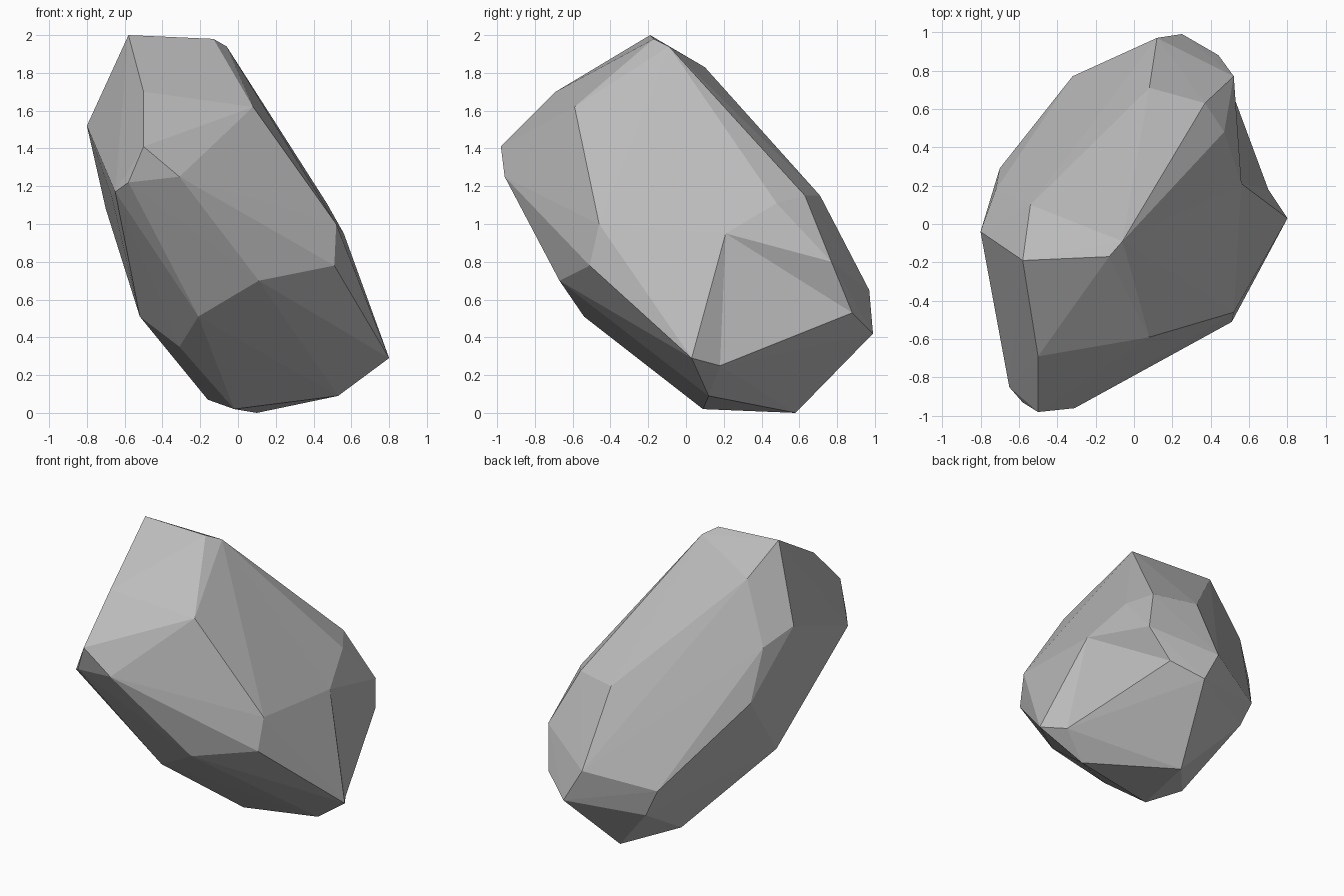
import bpy
import bmesh
from mathutils import Vector

# Remove the default object
default_cube = bpy.data.objects.get("Cube")
if default_cube:
    bpy.data.objects.remove(default_cube, do_unlink=True)

# Stone colour
stone = bpy.data.materials.new("stone_grey")
stone.use_nodes = True
grey = (0.5, 0.5, 0.5, 1)
stone.diffuse_color = grey
stone.node_tree.nodes["Principled BSDF"].inputs["Base Color"].default_value = grey

# Corners of the boulder, in hundredths of a unit
crown = [(-58, -19, 200), (-13, -17, 198), (-54, 10, 183), (-50, -69, 170)]
nose = [(-50, -98, 141), (-31, -96, 125), (-58, -93, 122), (-65, -85, 117)]
right_flank = [(-80, -4, 152), (-72, 18, 143), (-70, 29, 108), (-67, -57, 115)]
front_face = [(8, -59, 162), (51, -51, 78), (11, -67, 70), (-21, -54, 51)]
underside = [(-52, -25, 51), (-31, -28, 35), (-16, 28, 7), (-2, 9, 2), (53, 12, 9)]
back_face = [(37, 63, 115), (8, 71, 115), (12, 97, 65), (25, 99, 42),
             (-32, 77, 55), (-23, 77, 36)]
# Corners round the broken side, and the deepest corner of the break
break_rim = [(-6, -9, 194), (52, -46, 100), (71, -6, 77), (80, 3, 29),
             (70, 18, 25), (10, 58, 0), (44, 88, 53), (52, 77, 80), (47, 48, 111)]
break_floor = (56, 21, 95)


def add_corners(bm, corners):
    return [bm.verts.new(Vector(corner) / 100) for corner in corners]


# Faceted convex body
bm = bmesh.new()
for group in (crown, nose, right_flank, front_face, underside, back_face):
    add_corners(bm, group)
rim = set(add_corners(bm, break_rim))
bmesh.ops.convex_hull(bm, input=list(bm.verts), use_existing_faces=False)

# Open the broken side and fold it inwards to the floor corner
lids = [face for face in bm.faces if all(v in rim for v in face.verts)]
bmesh.ops.delete(bm, geom=lids, context="FACES")
border = [edge for edge in bm.edges if edge.is_boundary]
floor = add_corners(bm, [break_floor])[0]
for edge in border:
    bm.faces.new((edge.verts[0], edge.verts[1], floor))

# Tidy and finish with flat faces
loose = [v for v in bm.verts if not v.link_faces]
bmesh.ops.delete(bm, geom=loose, context="VERTS")
wires = [edge for edge in bm.edges if not edge.link_faces]
bmesh.ops.delete(bm, geom=wires, context="EDGES")
bmesh.ops.recalc_face_normals(bm, faces=list(bm.faces))
mesh = bpy.data.meshes.new("boulder")
bm.to_mesh(mesh)
bm.free()
mesh.materials.append(stone)
boulder = bpy.data.objects.new("boulder", mesh)
bpy.context.collection.objects.link(boulder)
